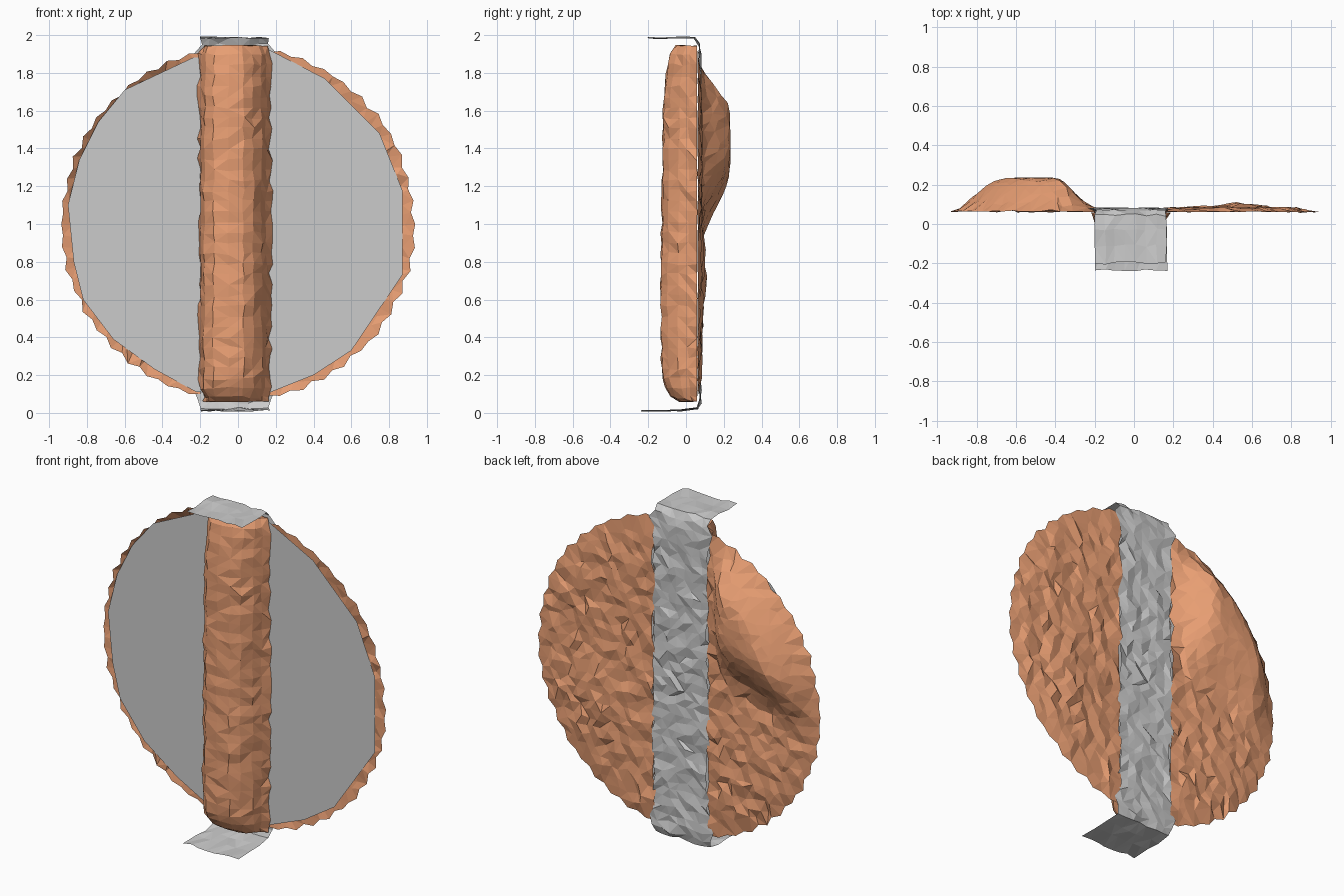
import bpy, math, random
from mathutils import Vector
from mathutils.geometry import delaunay_2d_cdt

if "Cube" in bpy.data.objects:
    bpy.data.objects.remove(bpy.data.objects["Cube"])

random.seed(7)
R, CZ = 0.93, 1.0
LEFT, RIGHT = -0.2, 0.16          # strap edges
clay = bpy.data.materials.new("orange_clay")
clay.diffuse_color = (0.8, 0.34, 0.17, 1)
clay.use_nodes = True
clay.node_tree.nodes["Principled BSDF"].inputs["Base Color"].default_value = clay.diffuse_color


def j(a):
    return random.uniform(-a, a)


def make(name, verts, faces, mat=None):
    me = bpy.data.meshes.new(name)
    me.from_pydata(verts, [], faces)
    me.update()
    ob = bpy.data.objects.new(name, me)
    bpy.context.collection.objects.link(ob)
    if mat:
        me.materials.append(mat)
    return ob


def step(t):
    t = max(0.0, min(1.0, t))
    return t * t * (3 - 2 * t)


def grid_faces(rows, cols):
    faces = []
    for r in range(rows - 1):
        for c in range(cols - 1):
            a, b = r * cols + c, r * cols + c + 1
            d, e = a + cols, b + cols
            if random.random() < 0.5:
                faces += [(a, b, e), (a, e, d)]
            else:
                faces += [(a, b, d), (b, e, d)]
    return faces


def back_height(x, z):
    # depth of the rough back: big smooth swelling upper left, low one lower right
    rim = R - math.hypot(x, z - CZ)
    y = 0.062 + 0.014 * step(rim / 0.12)
    bulge = 0.0
    if x < 0:
        z0 = 1.16 + 0.35 * (x + 0.2)
        bulge = step((z - z0 + 0.1) / 0.4) * step(rim / 0.24 + 0.08) * step((LEFT - x) / 0.2)
        y += 0.158 * bulge
        y += 0.012 * math.exp(-((x + 0.5) ** 2 + (z - 0.6) ** 2) / 0.04)
    else:
        y += 0.026 * math.exp(-((x - 0.52) / 0.15) ** 2 - ((z - 0.75) / 0.22) ** 2)
    noise = 0.012 * (1 - 0.8 * min(1, bulge * 2)) * step(rim / 0.05 + 0.25)
    return y + j(noise)


def half_disc(name, side):
    # jagged rim arc plus straight inner edge, filled with scattered points
    edge = LEFT if side < 0 else RIGHT
    a0 = math.acos(abs(edge) / R)
    n = 42
    border = []
    for i in range(n + 1):
        a = -a0 + 2 * a0 * i / n
        r = R + (0.011 if i % 2 else -0.007) + j(0.006)
        border.append(Vector((side * r * math.cos(a), CZ + r * math.sin(a))))
    top, bot = border[-1].y, border[0].y
    for i in range(1, 28):
        border.append(Vector((edge + j(0.012), top + (bot - top) * i / 28)))
    nb = len(border)
    pts = list(border)
    s = 0.054
    for iz in range(36):
        for ix in range(18):
            x = edge + side * ((ix + 0.8 + 0.5 * (iz % 2)) * s + j(0.018))
            z = 0.07 + iz * s + j(0.018)
            if math.hypot(x, z - CZ) < R - 0.04:
                pts.append(Vector((x, z)))
    co, _, faces, *_ = delaunay_2d_cdt(
        pts, [(i, (i + 1) % nb) for i in range(nb)], [], 1, 1e-5)
    # front side is hidden by the plate, so normals face the back
    out = []
    for f in faces:
        a, b, c = (co[i] for i in f)
        ccw = (b - a).cross(c - a) > 0
        out.append(tuple(reversed(f)) if ccw else tuple(f))
    make(name, [(p.x, back_height(p.x, p.y), p.y) for p in co], out, clay)


half_disc("left_rough_half", -1)
half_disc("right_rough_half", 1)

# flat grey front plate
plate = [(-0.24, 1.88), (-0.6, 1.71), (-0.74, 1.54), (-0.84, 1.34), (-0.9, 1.1),
         (-0.87, 0.8), (-0.82, 0.6), (-0.66, 0.39), (-0.44, 0.23), (-0.22, 0.11),
         (0.15, 0.1), (0.4, 0.2), (0.6, 0.33), (0.87, 0.73), (0.87, 1.18),
         (0.75, 1.48), (0.46, 1.77), (0.17, 1.92)]
make("front_plate", [(x, 0.055, z) for x, z in plate], [tuple(range(len(plate)))])

# grey strap down the back with a flap folded forward at each end
path = [(-0.2, 1.985), (-0.11, 1.984), (-0.03, 1.987), (0.045, 1.985), (0.075, 1.945)]
n_mid = 36
path += [(0.075, 1.9 - 1.84 * i / n_mid) for i in range(n_mid + 1)]
path += [(0.057, 0.024), (-0.03, 0.013), (-0.12, 0.011), (-0.235, 0.012)]
verts, cols = [], 8
for k, (y, z) in enumerate(path):
    flap = k < 4 or k > len(path) - 5
    for c in range(cols):
        x = -0.2 + 0.365 * c / (cols - 1)
        if flap:
            x, yy, zz = x + j(0.006), y + j(0.008), z + j(0.006)
        else:
            flare = 0.03 * (x + 0.02) / 0.18 if 1.86 < z < 1.93 or 0.07 < z < 0.16 else 0
            x, yy, zz = x + flare + j(0.013), y + j(0.009), z + j(0.012)
        verts.append((x, yy, max(0.0, min(2.0, zz))))
make("back_strap", verts, grid_faces(len(path), cols))

# rounded orange bar in front: arched section swept up z, depth factor per height
arch = [(-0.205, 0.058), (-0.195, 0.0), (-0.18, -0.075), (-0.13, -0.122), (-0.05, -0.132),
        (0.03, -0.128), (0.08, -0.095), (0.125, -0.04), (0.15, 0.01), (0.175, 0.058)]
keys = [(0.06, 0.5), (0.085, 0.72), (0.13, 0.88), (0.2, 0.98), (0.6, 1.02), (1.2, 0.97),
        (1.6, 0.94), (1.8, 0.85), (1.9, 0.74), (1.945, 0.58)]


def depth(z):
    for (z0, d0), (z1, d1) in zip(keys, keys[1:]):
        if z <= z1:
            return d0 + (d1 - d0) * (z - z0) / (z1 - z0)
    return keys[-1][1]


levels = [0.06, 0.085, 0.13] + [0.18 + 1.66 * i / 30 for i in range(31)] + [1.9, 1.945]
verts, cols = [], len(arch)
for k, z in enumerate(levels):
    end = k in (0, len(levels) - 1)
    d = depth(z)
    for c, (x, y) in enumerate(arch):
        rim = c in (0, cols - 1)
        w = 1 if rim else 0.9 + 0.1 * min(1, d)
        ends = 0.9 if z < 0.1 or z > 1.93 else 1
        verts.append((-0.015 + (x + 0.015) * w * ends + j(0.014 if rim else 0.007),
                      0.058 + (y - 0.058) * d + (0 if rim else j(0.006)),
                      z + (j(0.003) if end else j(0.009))))
faces = grid_faces(len(levels), cols)
last = (len(levels) - 1) * cols
faces += [tuple(reversed(range(cols))), tuple(range(last, last + cols))]
make("front_bar", verts, faces, clay)
